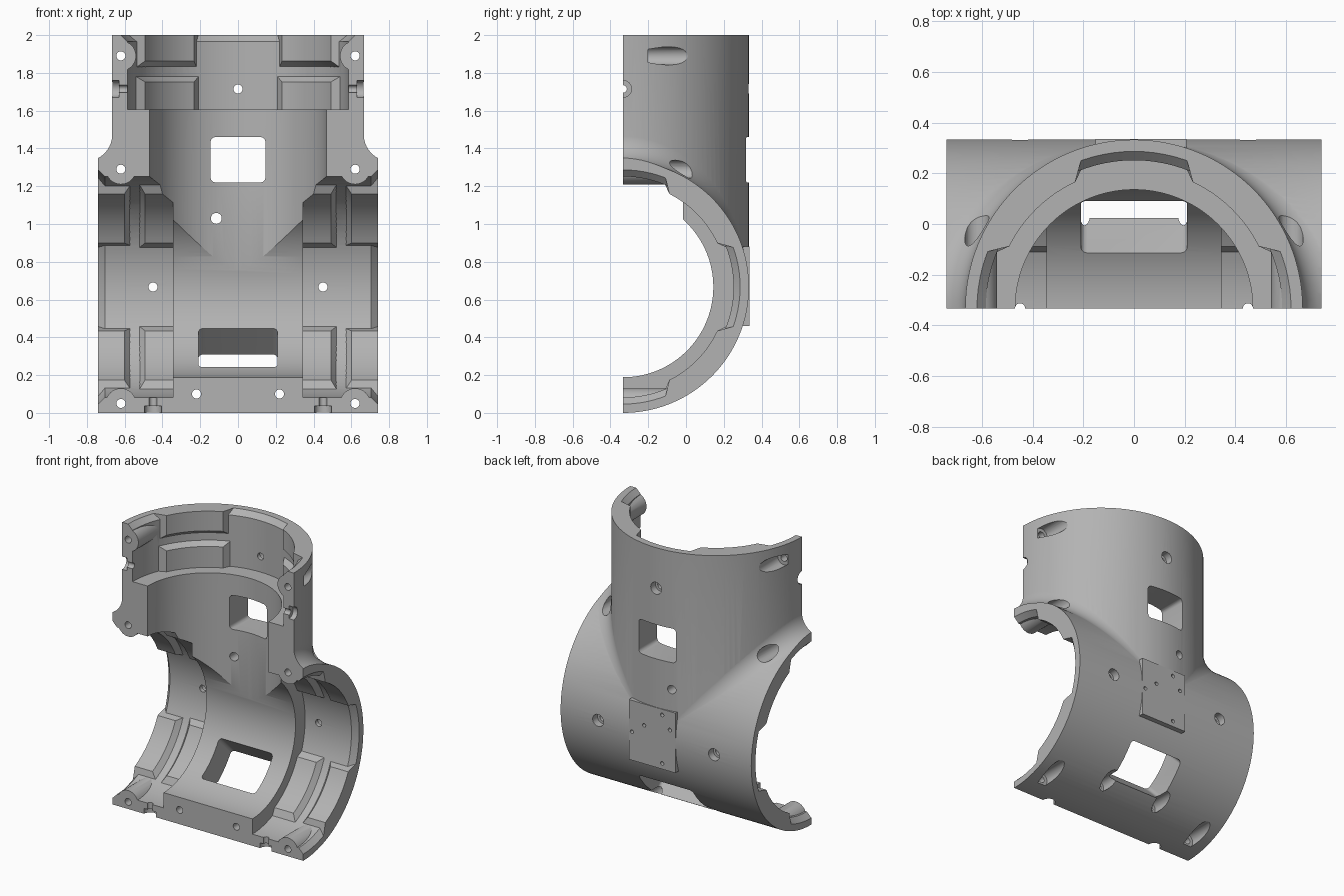
import bpy, bmesh
from math import sin, cos, pi, radians
from mathutils import Vector, Matrix

cube = bpy.data.objects.get("Cube")
if cube:
    bpy.data.objects.remove(cube, do_unlink=True)

R = 2 / 3              # outer radius of both pipes
C = 2 / 3              # height of the horizontal pipe axis
SPLIT = -1 / 3         # plane where the two halves meet
END = 0.74             # half length of the horizontal pipe
SOCKET = 0.395         # socket depth

grey = bpy.data.materials.new("plain grey")
grey.use_nodes = True
grey.diffuse_color = (0.45, 0.45, 0.45, 1)
grey.node_tree.nodes["Principled BSDF"].inputs["Base Color"].default_value = (0.45, 0.45, 0.45, 1)


def make(name, bm):
    bmesh.ops.recalc_face_normals(bm, faces=bm.faces[:])
    mesh = bpy.data.meshes.new(name)
    bm.to_mesh(mesh)
    bm.free()
    obj = bpy.data.objects.new(name, mesh)
    bpy.context.scene.collection.objects.link(obj)
    return obj


def add_rod(bm, p, q, r, segments=24):
    p, q = Vector(p), Vector(q)
    turn = (q - p).to_track_quat('Z', 'Y').to_matrix().to_4x4()
    bmesh.ops.create_cone(bm, cap_ends=True, segments=segments, radius1=r, radius2=r,
                          depth=(q - p).length,
                          matrix=Matrix.Translation((p + q) / 2) @ turn)


def rods(name, items, segments=24):
    bm = bmesh.new()
    for p, q, r in items:
        add_rod(bm, p, q, r, segments)
    return make(name, bm)


def box(name, lo, hi, corner=0, matrix=Matrix()):
    lo, hi = Vector(lo), Vector(hi)
    bm = bmesh.new()
    bmesh.ops.create_cube(bm, size=1)
    bmesh.ops.scale(bm, vec=hi - lo, verts=bm.verts)
    bmesh.ops.translate(bm, vec=(lo + hi) / 2, verts=bm.verts)
    if corner:
        along = [e for e in bm.edges if abs(e.verts[0].co.y - e.verts[1].co.y) > 0.01]
        bmesh.ops.bevel(bm, geom=along, offset=corner, segments=4, profile=0.5, affect='EDGES')
    bmesh.ops.transform(bm, matrix=matrix, verts=bm.verts)
    return make(name, bm)


def skin_rings(bm, rings, closed=False):
    loops = [[bm.verts.new(p) for p in ring] for ring in rings]
    n = len(loops[0])
    pairs = list(zip(loops, loops[1:])) + ([(loops[-1], loops[0])] if closed else [])
    for a, b in pairs:
        for i in range(n):
            bm.faces.new((a[i], a[(i + 1) % n], b[(i + 1) % n], b[i]))
    if not closed:
        bm.faces.new(loops[0])
        bm.faces.new(loops[-1])


def boolean(target, tool, operation, keep=False):
    mod = target.modifiers.new("cut", 'BOOLEAN')
    mod.operation, mod.object, mod.solver = operation, tool, 'EXACT'
    bpy.context.view_layer.objects.active = target
    bpy.ops.object.modifier_apply(modifier=mod.name)
    tool.hide_render = True
    if not keep:
        bpy.data.objects.remove(tool, do_unlink=True)


def fillet(side, r=0.14):
    # rolling-ball blend where the two pipes meet
    rings = []
    for k in range(31):
        t = radians(-6 + 3 * k)
        c, s = cos(t), sin(t)
        centre = Vector(((R + r) * c, (R + r) * s, (R + r) * c))
        a, b = Vector((-c, -s, 0)), Vector((0, -s, -c))
        ring = [centre + a.slerp(b, i / 10) * (r + 0.001) for i in range(11)]
        ring.append(Vector((c, s, c)) * 0.9 * R)
        rings.append([(side * p.x, p.y + SPLIT, p.z + C) for p in ring])
    bm = bmesh.new()
    skin_rings(bm, rings)
    return make("fillet", bm)


def pads(outer_r, outer, inner):
    # raised sloped pads inside a socket, mirrored about the middle
    bm = bmesh.new()
    for side in (-1, 1):
        rings = []
        for k in range(13):
            def at(r, first, last, z):
                t = side * radians(first + (last - first) * k / 12)
                return (r * sin(t), r * cos(t), z)
            rings.append([at(outer_r, 18.5, 70, outer[0]), at(outer_r, 18.5, 70, outer[1]),
                          at(0.55, 25, 63.5, inner[1]), at(0.55, 25, 63.5, inner[0])])
        skin_rings(bm, rings)
    return make("pads", bm)


def socket(matrix, bosses):
    # socket cavity: chamfered cylinder less its pads and screw bosses
    bm = bmesh.new()
    profile = [(0.585, 0), (0.585, 0.36), (0.62, SOCKET), (0.62, 0.42)]
    n = 96
    loops = [[bm.verts.new((r * cos(2 * pi * i / n), r * sin(2 * pi * i / n), z))
              for i in range(n)] for r, z in profile]
    for a, b in zip(loops, loops[1:]):
        for i in range(n):
            bm.faces.new((a[i], a[(i + 1) % n], b[(i + 1) % n], b[i]))
    bm.faces.new(loops[0])
    bm.faces.new(loops[-1])
    cutter = make("socket_cutter", bm)
    boolean(cutter, pads(0.61, (-0.02, 0.195), (-0.02, 0.147)), 'DIFFERENCE')
    boolean(cutter, pads(0.64, (0.183, 0.45), (0.257, 0.45)), 'DIFFERENCE')
    cutter.data.transform(matrix)
    boolean(cutter, bosses, 'DIFFERENCE', keep=True)
    return cutter


# outer body: two crossing pipes, blends and mounting plate
shell = rods("pipe_tee_half_shell", [((-0.9, SPLIT, C), (0.9, SPLIT, C), R)], 128)
boolean(shell, rods("branch", [((0, SPLIT, C), (0, SPLIT, 2.2), R - 0.0003)], 128), 'UNION')
for side in (-1, 1):
    boolean(shell, fillet(side), 'UNION')
boolean(shell, box("mounting_plate", (-0.153, 0.15, 0.46), (0.208, 0.336, 0.88)), 'UNION')
boolean(shell, box("half_space", (-END, SPLIT, -0.5), (END, 1, 2)), 'INTERSECT')

# bores
boolean(shell, rods("main_bore", [((-1, SPLIT, C), (1, SPLIT, C), 0.478)], 128), 'DIFFERENCE')
boolean(shell, rods("branch_bore", [((0, SPLIT, C), (0, SPLIT, 2.2), 0.469)], 128), 'DIFFERENCE')

# sockets at the three open ends
screws = [(s * 0.62, z) for s in (-1, 1) for z in (0.05, 1.29, 1.89)]
bosses = rods("bosses", [((x, -0.5, z), (x, -0.08, z), 0.08) for x, z in screws], 32)
frames = [Matrix.Translation((0, SPLIT, 2 - SOCKET))]
for side in (-1, 1):
    frames.append(Matrix.Translation((side * (END - SOCKET), SPLIT, C))
                  @ Matrix.Rotation(side * pi / 2, 4, 'Y'))
for frame in frames:
    boolean(shell, socket(frame, bosses), 'DIFFERENCE')
bpy.data.objects.remove(bosses, do_unlink=True)

# windows
boolean(shell, box("branch_window", (-0.145, -0.1, 1.22), (0.145, 0.6, 1.46), 0.025), 'DIFFERENCE')
tilt = Matrix.Translation((0, SPLIT, C)) @ Matrix.Rotation(-pi / 4, 4, 'X')
boolean(shell, box("main_window", (-0.21, 0.3, -0.145), (0.21, 0.9, 0.145), 0.025, tilt), 'DIFFERENCE')

# through holes
lower = [(s * 0.22, 0.1) for s in (-1, 1)]
wall = [(0, 1.715), (-0.45, C), (0.45, C)]
holes = [((x, -0.5, z), (x, 0.6, z), 0.024) for x, z in screws + lower + wall]
holes.append(((-0.115, -0.2, 1.03), (-0.115, 0.6, 1.03), 0.029))
for s in (-1, 1):
    holes.append(((s * 0.5, SPLIT, 1.715), (s * 0.8, SPLIT, 1.715), 0.02))
    holes.append(((s * 0.45, SPLIT, -0.1), (s * 0.45, SPLIT, 0.15), 0.02))
boolean(shell, rods("holes", holes), 'DIFFERENCE')

# screw head pockets and plate holes
pockets = [((x, -0.2, z), (x, 0.6, z), 0.048) for x, z in screws]
pockets += [((x, -0.1, z), (x, 0.6, z), 0.045) for x, z in lower]
pockets += [((x, 0.28, z), (x, 0.6, z), 0.042) for x, z in wall]
for s in (-1, 1):
    pockets.append(((s * 0.63, SPLIT, 1.715), (s * 0.8, SPLIT, 1.715), 0.045))
    pockets.append(((s * 0.45, SPLIT, -0.1), (s * 0.45, SPLIT, 0.037), 0.045))
for x, z in [(-0.05, 0.84), (0.09, 0.73), (0.185, 0.66), (-0.11, 0.75), (-0.05, 0.5)]:
    pockets.append(((x, 0.27, z), (x, 0.5, z), 0.013))
boolean(shell, rods("pockets", pockets), 'DIFFERENCE')

# finish
shell.data.materials.clear()
shell.data.materials.append(grey)
for face in shell.data.polygons:
    face.material_index = 0
bpy.ops.object.select_all(action='DESELECT')
shell.select_set(True)
bpy.context.view_layer.objects.active = shell
bpy.ops.object.shade_smooth_by_angle(angle=radians(25))
